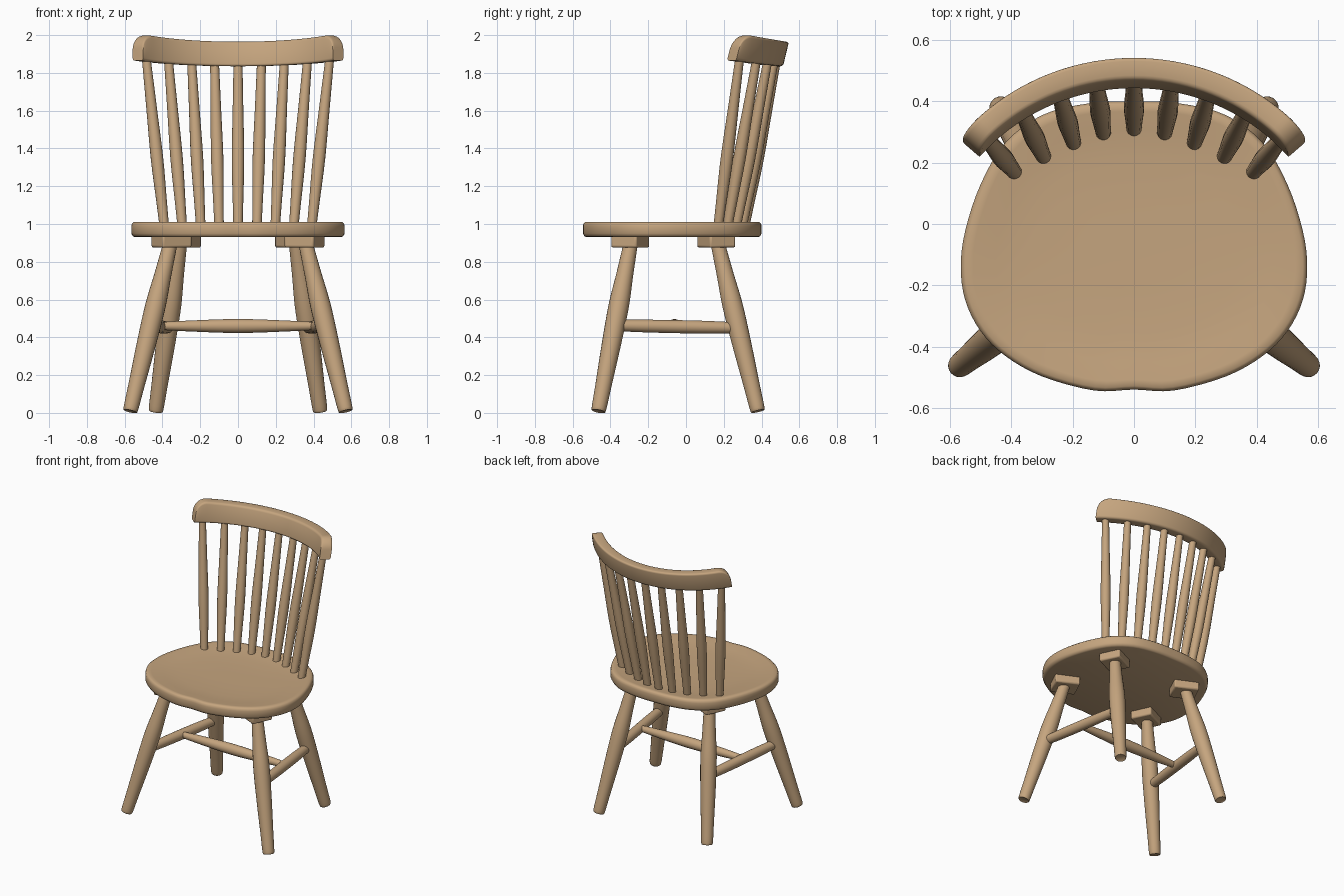
import bpy, bmesh, math
from mathutils import Vector, Matrix

cube = bpy.data.objects.get("Cube")
if cube:
    bpy.data.objects.remove(cube, do_unlink=True)

wood = bpy.data.materials.new("warm_wood")
wood.use_nodes = True
WOOD = (0.56, 0.375, 0.21, 1)
wood.diffuse_color = WOOD
wood.node_tree.nodes["Principled BSDF"].inputs["Base Color"].default_value = WOOD


def finish(name, bm, angle=40):
    bmesh.ops.recalc_face_normals(bm, faces=bm.faces)
    mesh = bpy.data.meshes.new(name)
    bm.to_mesh(mesh)
    bm.free()
    mesh.shade_smooth()
    mesh.set_sharp_from_angle(angle=math.radians(angle))
    mesh.materials.append(wood)
    obj = bpy.data.objects.new(name, mesh)
    bpy.context.collection.objects.link(obj)
    return obj


def loft(name, rings, angle=40):
    """Skin a list of closed rings and cap both ends."""
    bm = bmesh.new()
    vr = [[bm.verts.new(p) for p in ring] for ring in rings]
    n = len(rings[0])
    for a, b in zip(vr, vr[1:]):
        for i in range(n):
            j = (i + 1) % n
            bm.faces.new((a[i], a[j], b[j], b[i]))
    bm.faces.new(vr[0])
    bm.faces.new(vr[-1])
    return finish(name, bm, angle)


def spline(pts, steps, closed=False):
    """Smooth curve through the points."""
    n, out = len(pts), []
    pick = (lambda i: pts[i % n]) if closed else (lambda i: pts[min(max(i, 0), n - 1)])
    for i in range(n if closed else n - 1):
        a, b, c, d = (Vector(pick(i + k)) for k in (-1, 0, 1, 2))
        for s in range(steps):
            t = s / steps
            out.append(b + (c - a) * t / 2 + (2 * a - 5 * b + 4 * c - d) * t * t / 2
                       + (3 * b - a - 3 * c + d) * t ** 3 / 2)
    if not closed:
        out.append(Vector(pts[-1]))
    return out


def turned(name, a, b, profile, sides=20):
    """Lathe-turned rod from a to b; profile holds (fraction, radius)."""
    a, b = Vector(a), Vector(b)
    rot = (b - a).to_track_quat('Z', 'Y')
    rings = []
    for t, r in spline(profile, 4):
        rings.append([a.lerp(b, t) + rot @ Vector((r * math.cos(k * math.tau / sides),
                                                   r * math.sin(k * math.tau / sides), 0))
                      for k in range(sides)])
    return loft(name, rings)


# Seat: rounded outline with a shallow dished top
half = [(0.15, 0.393), (0.3, 0.355), (0.42, 0.265), (0.5, 0.13), (0.55, -0.02),
        (0.565, -0.14), (0.55, -0.25), (0.5, -0.35), (0.42, -0.43), (0.3, -0.497), (0.13, -0.543)]
outline = spline([(0, 0.4)] + half + [(0, -0.54)] + [(-x, y) for x, y in reversed(half)], 4, True)
mid = Vector((0, -0.07))
layers = [(0.96, 0.93), (0.985, 0.935), (1, 0.95), (1, 0.99), (0.993, 1.003), (0.975, 1.011),
          (0.93, 1.01), (0.8, 1.0), (0.6, 0.993), (0.3, 0.99), (0.05, 0.99)]
loft("seat", [[(*(mid + (p - mid) * s), z) for p in outline] for s, z in layers], 60)

# Legs, mounting blocks and side stretchers, mirrored left and right
leg_profile = [(0, 0.032), (0.012, 0.039), (0.15, 0.043), (0.4, 0.051), (0.62, 0.054),
               (0.8, 0.045), (1, 0.037)]
for side, sx in (("left", 1), ("right", -1)):
    for end, foot, top, turn in (("front", (0.57, -0.463), (0.355, -0.29), -25),
                                 ("back", (0.435, 0.38), (0.305, 0.165), 25)):
        turned(f"{end}_{side}_leg", (sx * foot[0], foot[1], 0.011),
               (sx * top[0], top[1], 0.91), leg_profile)
        bm = bmesh.new()
        place = (Matrix.Translation((sx * (top[0] - 0.003), top[1] - 0.005, 0.91))
                 @ Matrix.Rotation(math.radians(sx * turn), 4, 'Z')
                 @ Matrix.Diagonal((0.17, 0.15, 0.07, 1)))
        bmesh.ops.create_cube(bm, size=1, matrix=place)
        block = finish(f"{end}_{side}_block", bm)
        bevel = block.modifiers.new("soft_edges", 'BEVEL')
        bevel.width, bevel.segments = 0.01, 2
    turned(f"{side}_stretcher", (sx * 0.46, -0.37, 0.463), (sx * 0.37, 0.275, 0.45),
           [(0, 0.03), (0.3, 0.034), (0.7, 0.034), (1, 0.029)])

# Cross stretcher
turned("cross_stretcher", (-0.42, -0.06, 0.46), (0.42, -0.06, 0.46),
       [(0, 0.02), (0.2, 0.029), (0.5, 0.037), (0.8, 0.029), (1, 0.02)])

# Curved back rail: leaning section swept along an arc, with rounded upper ends
ARC, SPREAD, CENTRE, THICK = 0.70, math.radians(49.2), -0.222, 0.037


def rail_section(u):
    ang = SPREAD * math.sin(u * math.pi / 2)
    t = abs(ang) / SPREAD
    gap = max(0, 0.075 - ARC * (SPREAD - abs(ang)))
    drop = 0.075 - math.sqrt(max(0, 0.075 ** 2 - gap ** 2))
    low, high = 1.835 + 0.03 * t * t, 1.965 + 0.042 * t * t - drop
    hz, zc = (high - low) / 2, (high + low) / 2
    ring = []
    for cx, cz, start in ((1, 1, 0), (-1, 1, 90), (-1, -1, 180), (1, -1, 270)):
        for k in range(4):
            a = math.radians(start + 30 * k)
            r = ARC + cx * (THICK - 0.014) + 0.014 * math.cos(a)
            z = zc + cz * (hz - 0.014) + 0.014 * math.sin(a)
            lean = 0.24 * (z - 1.84)
            ring.append((r * math.sin(ang), CENTRE + r * math.cos(ang) + lean, z))
    return ring


loft("back_rail", [rail_section(i / 30) for i in range(-30, 31)])

# Nine turned spindles fanning out from seat to rail
feet = [(0, 0.31), (0.1, 0.297), (0.197, 0.265), (0.295, 0.22), (0.39, 0.17)]
tops = [0, 0.125, 0.247, 0.37, 0.487]
spindle_profile = [(0, 0.025), (0.15, 0.028), (0.4, 0.033), (0.7, 0.028), (1, 0.023)]
for i in range(-4, 5):
    s, k = (1 if i > 0 else -1), abs(i)
    tx = tops[k]
    ty = CENTRE + math.sqrt(ARC ** 2 - tx ** 2) + 0.005
    turned(f"spindle_{i + 5}", (s * feet[k][0], feet[k][1], 0.985),
           (s * tx, ty, 1.89), spindle_profile, 16)
